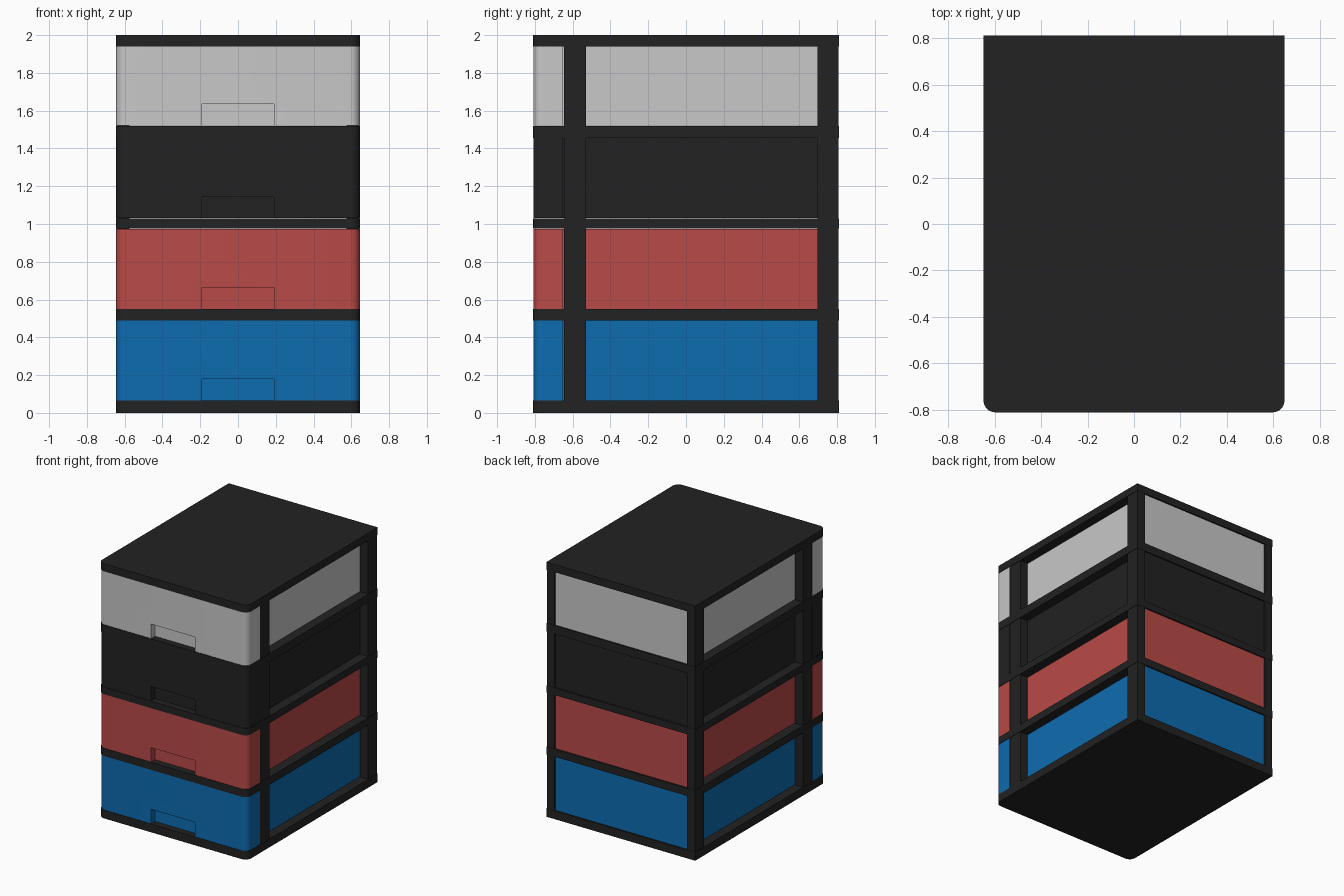
import bpy, bmesh, math

if "Cube" in bpy.data.objects:
    bpy.data.objects.remove(bpy.data.objects["Cube"])

HW, HD = 0.647, 0.81          # half width and half depth of the cabinet
SHELVES = [(0.0, 0.065), (0.49, 0.55), (0.975, 1.03), (1.455, 1.52), (1.94, 2.0)]


def material(name, rgb):
    m = bpy.data.materials.new(name)
    m.diffuse_color = (*rgb, 1.0)
    m.use_nodes = True
    m.node_tree.nodes["Principled BSDF"].inputs["Base Color"].default_value = m.diffuse_color
    return m


black = material("black plastic", (0.016, 0.016, 0.016))
blue = material("blue plastic", (0.004, 0.150, 0.434))
red = material("red plastic", (0.485, 0.069, 0.065))
white = material("pale grey plastic", (0.578, 0.578, 0.578))


def prism(name, outline, z0, z1, mat):
    """Extrude an xy outline between two heights."""
    bm = bmesh.new()
    base = bm.faces.new([bm.verts.new((x, y, z0)) for x, y in outline])
    top = bmesh.ops.extrude_face_region(bm, geom=[base])["geom"]
    bmesh.ops.translate(bm, vec=(0, 0, z1 - z0),
                        verts=[v for v in top if isinstance(v, bmesh.types.BMVert)])
    bmesh.ops.recalc_face_normals(bm, faces=bm.faces)
    me = bpy.data.meshes.new(name)
    bm.to_mesh(me)
    bm.free()
    ob = bpy.data.objects.new(name, me)
    bpy.context.collection.objects.link(ob)
    me.materials.append(mat)
    return ob


def box(name, x0, x1, y0, y1, z0, z1, mat):
    return prism(name, [(x0, y0), (x1, y0), (x1, y1), (x0, y1)], z0, z1, mat)


def rounded_outline(hw, y0, y1, r=0.05, steps=8):
    """Rectangle whose two front corners are rounded."""
    arc = [(hw - r + r * math.sin(a), y0 + r - r * math.cos(a))
           for a in (math.pi / 2 * i / steps for i in range(steps + 1))]
    left = [(-x, y) for x, y in reversed(arc)]
    return left + arc + [(hw, y1), (-hw, y1)]


def activate(ob):
    bpy.ops.object.select_all(action='DESELECT')
    ob.select_set(True)
    bpy.context.view_layer.objects.active = ob


def smooth(ob):
    activate(ob)
    bpy.ops.object.shade_smooth_by_angle(angle=math.radians(30))


# Shelves, including base and top
for i, (z0, z1) in enumerate(SHELVES):
    name = "base" if i == 0 else "top" if i == 4 else f"shelf_{i}"
    smooth(prism(name, rounded_outline(HW, -HD, HD), z0, z1, black))

# Upright posts between the shelves
for side, s in (("left", -1), ("right", 1)):
    x0, x1 = sorted((s * 0.575, s * 0.644))
    for place, y0, y1 in (("front", -0.645, -0.53), ("back", 0.695, 0.808)):
        box(f"{place}_post_{side}", x0, x1, y0, y1, 0.03, 1.97, black)

# Drawers: recessed body plus a rounded front with a finger notch
for i, (label, mat) in enumerate([("blue", blue), ("red", red), ("black", black), ("pale", white)]):
    z0, z1 = SHELVES[i][1] + 0.001, SHELVES[i + 1][0] - 0.001
    box(f"{label}_drawer_body", -0.574, 0.574, -0.66, 0.80, z0, z1, mat)
    front = prism(f"{label}_drawer_front", rounded_outline(0.645, -0.808, -0.65), z0, z1, mat)
    cutter = box("notch_cutter", -0.19, 0.19, -0.9, -0.76, z0 - 0.05, z0 + 0.113, mat)
    cutter.hide_render = True
    mod = front.modifiers.new("notch", 'BOOLEAN')
    mod.operation, mod.solver, mod.object = 'DIFFERENCE', 'EXACT', cutter
    activate(front)
    bpy.ops.object.modifier_apply(modifier=mod.name)
    bpy.data.objects.remove(cutter)
    smooth(front)
